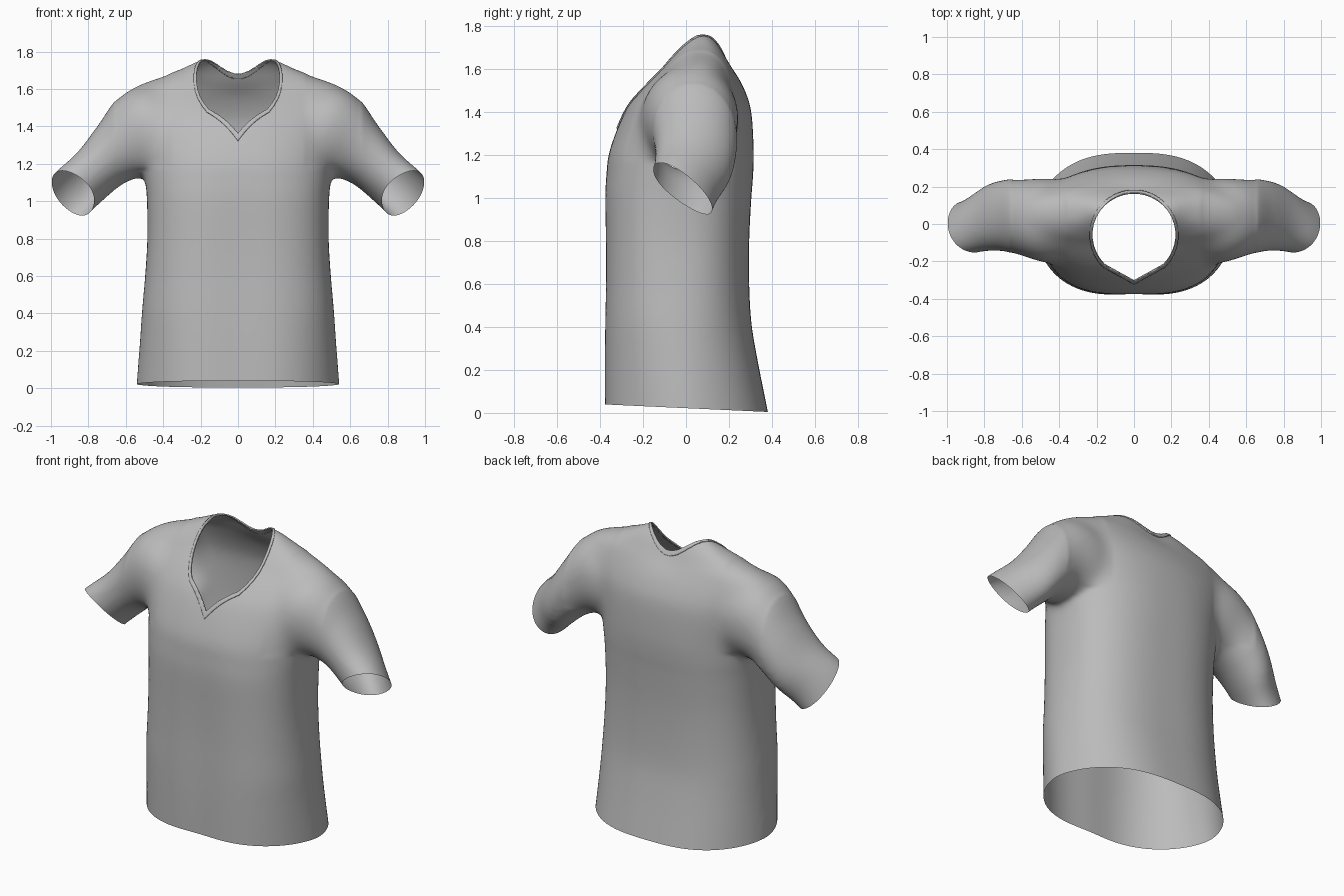
import bpy, bmesh, math
from mathutils import Vector

if "Cube" in bpy.data.objects:
    bpy.data.objects.remove(bpy.data.objects["Cube"])

fabric = bpy.data.materials.new("grey_fabric")
fabric.diffuse_color = (0.5, 0.5, 0.5, 1)
fabric.use_nodes = True
fabric.node_tree.nodes["Principled BSDF"].inputs["Base Color"].default_value = fabric.diffuse_color
SEG = 72


def smooth_rows(rows, steps=5):
    """Catmull-Rom interpolation of parameter rows."""
    out = []
    for i in range(len(rows) - 1):
        a, b = rows[max(i - 1, 0)], rows[i]
        c, d = rows[i + 1], rows[min(i + 2, len(rows) - 1)]
        for s in range(steps):
            t = s / steps
            out.append([0.5 * (2 * q + (r - p) * t + (2 * p - 5 * q + 4 * r - u) * t * t
                               + (3 * q - p - 3 * r + u) * t ** 3)
                        for p, q, r, u in zip(a, b, c, d)])
    return out + [list(rows[-1])]


def oval(p, q):
    """Unit superellipse points with separate powers for width and depth."""
    for k in range(SEG):
        a = 2 * math.pi * k / SEG
        c, s = math.cos(a), math.sin(a)
        yield (math.copysign(abs(c) ** (2 / p), c), math.copysign(abs(s) ** (2 / q), s))


def loft(bm, rings):
    """Closed skin over a list of point rings."""
    vs = [[bm.verts.new(p) for p in r] for r in rings]
    for a, b in zip(vs, vs[1:]):
        for k in range(SEG):
            j = (k + 1) % SEG
            bm.faces.new((a[k], a[j], b[j], b[k]))
    bm.faces.new(vs[0])
    bm.faces.new(vs[-1])


def cut(bm, faces, co, no, clear=False):
    geom = set(faces)
    for f in faces:
        geom.update(f.edges)
        geom.update(f.verts)
    bmesh.ops.bisect_plane(bm, geom=list(geom), dist=1e-5, plane_co=co,
                           plane_no=no, clear_outer=clear)


def smoothstep(t):
    t = min(1, max(0, t))
    return t * t * (3 - 2 * t)


bm = bmesh.new()

# Torso and shoulders: height, half width, front, back, width and depth powers
torso = [(-0.1, .55, -.388, .402, 2.8, 1.7), (.02, .543, -.388, .378, 2.8, 1.7),
         (.25, .525, -.388, .332, 2.8, 1.9), (.42, .513, -.386, .304, 2.8, 2.1),
         (.6, .497, -.383, .294, 2.7, 2.3), (.8, .485, -.383, .294, 2.6, 2.5),
         (1.0, .487, -.383, .304, 2.6, 2.5), (1.1, .495, -.376, .312, 2.5, 2.5),
         (1.22, .51, -.358, .315, 2.4, 2.4), (1.4, .565, -.285, .304, 2.2, 2.2),
         (1.5, .60, -.215, .274, 2.1, 2.1), (1.6, .575, -.118, .222, 2.2, 2.2),
         (1.635, .51, -.09, .202, 2.3, 2.3), (1.665, .42, -.065, .185, 2.4, 2.4),
         (1.705, .31, -.03, .162, 2.7, 2.7), (1.742, .235, .012, .132, 2.8, 2.8),
         (1.758, .20, .035, .112, 2.6, 2.6)]
rings = []
for z, w, yf, yb, p, q in smooth_rows(torso):
    ring = []
    for cx, cy in oval(p, q):
        x, y = w * cx, (yf + yb) / 2 + (yb - yf) / 2 * cy
        if cy < 0:  # shallow hollow down the middle of the chest
            y += 0.014 * smoothstep((1.45 - z) / 0.8) * math.exp(-(x / 0.15) ** 2)
        else:       # dip behind the neck
            y -= 0.014 * smoothstep((z - 1.55) / 0.1) * math.exp(-(x / 0.12) ** 2)
        ring.append((x, y, z))
    rings.append(ring)
loft(bm, rings)

# Sleeves: lower x, z, upper x, z, front, back, twist
sleeve = [(.24, 1.2, .24, 1.5, -.16, .2, 0), (.42, 1.13, .47, 1.61, -.212, .247, 0),
          (.53, 1.125, .628, 1.568, -.178, .24, 0), (.62, 1.09, .747, 1.408, -.147, .239, .01),
          (.72, 1.01, .856, 1.262, -.147, .212, .025), (.815, .925, .985, 1.135, -.175, .14, .045),
          (.92, .80, 1.085, 1.00, -.205, .10, .05)]
for side in (1, -1):
    rings = []
    for bx, bz, tx, tz, yf, yb, tw in smooth_rows(sleeve):
        rings.append([(side * ((bx + tx) / 2 + (tx - bx) / 2 * cx - .64 * tw * cy),
                       (yf + yb) / 2 + (yb - yf) / 2 * cy,
                       (bz + tz) / 2 + (tz - bz) / 2 * cx - .77 * tw * cy)
                      for cx, cy in oval(2.1, 2.1)])
    loft(bm, rings)
bmesh.ops.recalc_face_normals(bm, faces=bm.faces)

# Fuse torso and sleeves into one soft skin
mesh = bpy.data.meshes.new("shirt_body")
bm.to_mesh(mesh)
bm.free()
body = bpy.data.objects.new("shirt_body", mesh)
bpy.context.collection.objects.link(body)
rm = body.modifiers.new("fuse", 'REMESH')
rm.mode, rm.voxel_size = 'VOXEL', 0.014
sm = body.modifiers.new("soften", 'SMOOTH')
sm.factor, sm.iterations = 0.5, 25
deps = bpy.context.evaluated_depsgraph_get()
fused = bpy.data.meshes.new_from_object(body.evaluated_get(deps))
body.modifiers.clear()
bm = bmesh.new()
bm.from_mesh(fused)

# Blend the shoulder joints further
joint = [v for v in bm.verts if 0.36 < abs(v.co.x) < 0.66 and v.co.z > 1.17]
for _ in range(45):
    bmesh.ops.smooth_vert(bm, verts=joint, factor=0.5, use_axis_x=True,
                          use_axis_y=True, use_axis_z=True)

# Open the hem and the cuffs
cut(bm, bm.faces[:], (0, 0, .022), (0, -.046, -1), True)
for side in (1, -1):
    arm = [f for f in bm.faces if side * f.calc_center_median().x > 0.62]
    cut(bm, arm, (side * .885, -.02, 1.05), (side * .46, -.55, -.70), True)

# Neckline outline: round at the back, pointed at the front
CY, R = -.058, .222
outline = [Vector((R * math.cos(math.radians(a)), CY + R * math.sin(math.radians(a)), 0))
           for a in range(-45, 226, 10)]
outline.append(Vector((0, -.302, 0)))
sides = []
for p, q in zip(outline, outline[1:] + outline[:1]):
    d = (q - p).normalized()
    sides.append((p, q, Vector((d.y, -d.x, 0))))


def neck_distance(c):
    return max((Vector((c.x, c.y, 0)) - p).dot(n) for p, q, n in sides)


BAND = 0.015
for off in (0, BAND):
    for p, q, n in sides:
        mid, reach = (p + q) / 2 + n * off, (q - p).length / 2 + 0.035
        near = []
        for f in bm.faces:
            c = f.calc_center_median()
            if c.z > 1.2 and math.hypot(c.x - mid.x, c.y - mid.y) < reach:
                near.append(f)
        cut(bm, near, mid, n)
hole = [f for f in bm.faces if f.calc_center_median().z > 1.2
        and neck_distance(f.calc_center_median()) < 0]
bmesh.ops.delete(bm, geom=hole, context='FACES')
bmesh.ops.remove_doubles(bm, verts=bm.verts, dist=0.0008)

# Collar band: the strip of cloth around the neckline
collar_bm = bm.copy()
rest = [f for f in collar_bm.faces if f.calc_center_median().z < 1.2
        or neck_distance(f.calc_center_median()) > BAND]
bmesh.ops.delete(collar_bm, geom=rest, context='FACES')
collar_mesh = bpy.data.meshes.new("collar_band")
collar_bm.to_mesh(collar_mesh)
collar_bm.free()
collar = bpy.data.objects.new("collar_band", collar_mesh)
bpy.context.collection.objects.link(collar)
thick = collar.modifiers.new("thickness", 'SOLIDIFY')
thick.thickness, thick.offset = 0.008, 0.4

bm.to_mesh(mesh)
bm.free()

for ob in (body, collar):
    ob.data.materials.clear()
    ob.data.materials.append(fabric)
    bpy.ops.object.select_all(action='DESELECT')
    ob.select_set(True)
    bpy.context.view_layer.objects.active = ob
    bpy.ops.object.shade_smooth_by_angle(angle=math.radians(50))
